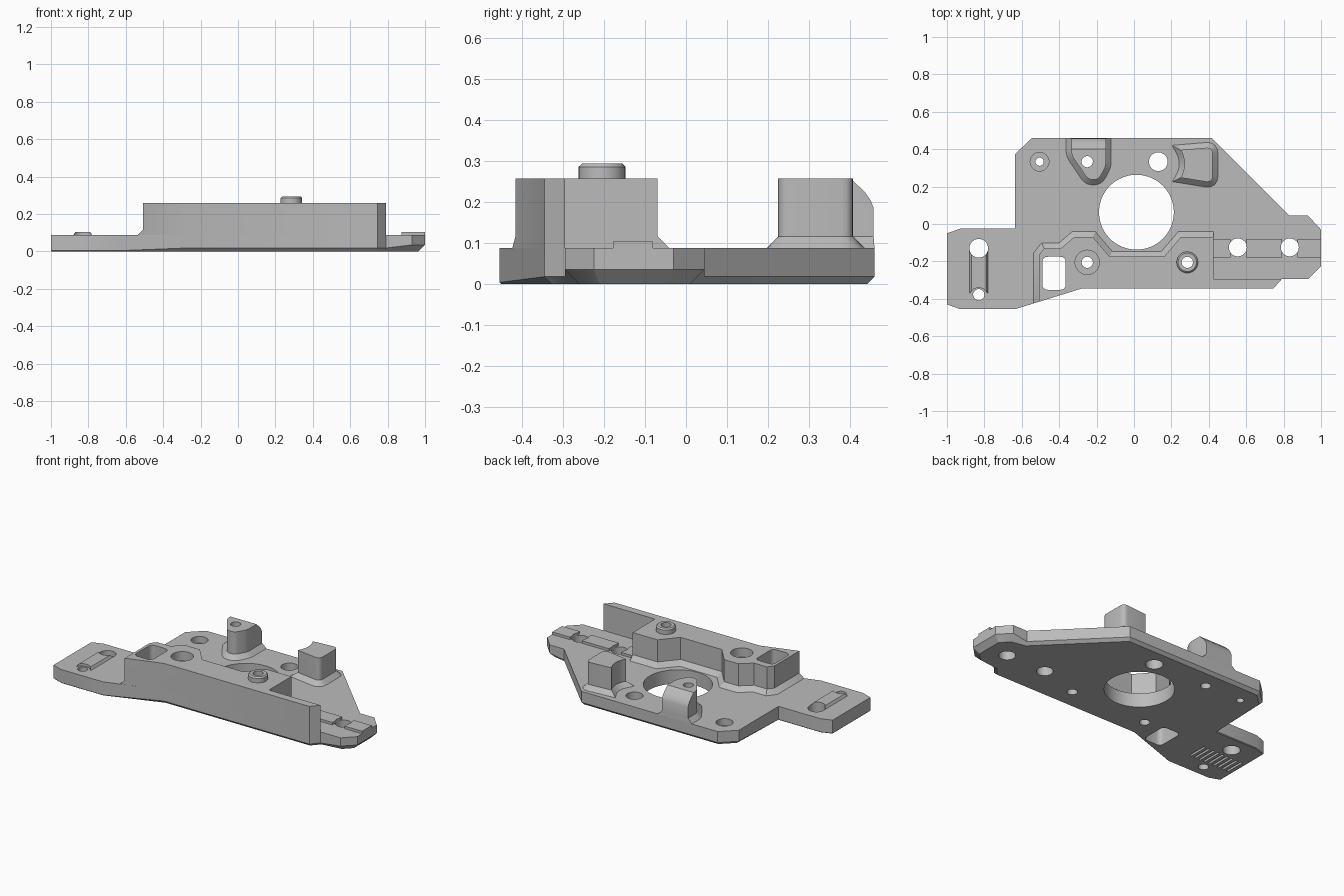
import bpy, bmesh, math
from mathutils import Vector

if "Cube" in bpy.data.objects:
    bpy.data.objects.remove(bpy.data.objects["Cube"])

grey = bpy.data.materials.new("plastic_grey")
grey.use_nodes = True
COLOUR = (0.5, 0.5, 0.5, 1)
grey.diffuse_color = COLOUR
grey.node_tree.nodes["Principled BSDF"].inputs["Base Color"].default_value = COLOUR

TOP, WALL_TOP = 0.088, 0.258
parts, cutters = [], []


def loft(name, layers, group):
    """Stack of equal-length closed rings of 3D points, capped at both ends."""
    bm = bmesh.new()
    rings = [[bm.verts.new(p) for p in ring] for ring in layers]
    n = len(rings[0])
    for a, b in zip(rings, rings[1:]):
        for i in range(n):
            j = (i + 1) % n
            bm.faces.new((a[i], a[j], b[j], b[i]))
    bm.faces.new(rings[0][::-1])
    bm.faces.new(rings[-1])
    bmesh.ops.recalc_face_normals(bm, faces=bm.faces)
    mesh = bpy.data.meshes.new(name)
    bm.to_mesh(mesh)
    bm.free()
    mesh.materials.append(grey)
    ob = bpy.data.objects.new(name, mesh)
    bpy.context.scene.collection.objects.link(ob)
    group.append(ob)
    return ob


def at(outline, z):
    return [(x, y, z) for x, y in outline]


def offset(outline, amount):
    """Mitred offset of a counter-clockwise outline; positive grows it."""
    pts, out = [Vector(p) for p in outline], []
    for i, p in enumerate(pts):
        d = amount(p) if callable(amount) else amount
        e1 = (p - pts[i - 1]).normalized()
        e2 = (pts[(i + 1) % len(pts)] - p).normalized()
        n1, n2 = Vector((e1.y, -e1.x)), Vector((e2.y, -e2.x))
        out.append(tuple(p + (n1 + n2) * d / (1 + n1.dot(n2))))
    return out


def fillet(outline, r, steps=4):
    """Round every corner of an outline."""
    pts, out = [Vector(p) for p in outline], []
    for i, p in enumerate(pts):
        a, b = pts[i - 1] - p, pts[(i + 1) % len(pts)] - p
        a, b = (p + v.normalized() * min(r, v.length * 0.45) for v in (a, b))
        for k in range(steps + 1):
            t = k / steps
            out.append(tuple(a * (1 - t) ** 2 + p * 2 * t * (1 - t) + b * t * t))
    return out


def circle(x, y, r, n=40):
    return [(x + r * math.cos(k * math.tau / n), y + r * math.sin(k * math.tau / n))
            for k in range(n)]


def box(x0, x1, y0, y1):
    return [(x0, y0), (x1, y0), (x1, y1), (x0, y1)]


def prism(name, outline, z0, z1, group):
    return loft(name, [at(outline, z0), at(outline, z1)], group)


def hole(x, y, r, wide=None, floor=None):
    """Through hole, with an optional wider seat above the given floor."""
    layers = [at(circle(x, y, r), -0.1)]
    if wide:
        layers += [at(circle(x, y, r), floor), at(circle(x, y, wide), floor)]
    layers.append(at(circle(x, y, wide or r), 0.4))
    loft("hole_cutter", layers, cutters)


# Base plate with chamfered underside
plate = [(-1, -0.43), (-0.93, -0.455), (-0.635, -0.455), (-0.28, -0.345), (0.745, -0.345),
         (0.79, -0.295), (0.93, -0.295), (1, -0.225), (1, -0.03), (0.93, 0.045),
         (0.83, 0.045), (0.415, 0.46), (-0.545, 0.46), (-0.635, 0.375), (-0.635, -0.025),
         (-0.93, -0.025), (-1, -0.05)]


def chamfer(p):
    if p[0] > 0.9:
        return 0.035
    return 0.004 if p[0] < -0.6 and p[1] < 0 else 0.018


under = offset(plate, lambda p: -chamfer(p))
loft("base_plate", [at(under, 0), [(x, y, chamfer((x, y))) for x, y in plate], at(plate, TOP)], parts)

# Raised front wall: sloped foot along the back and left side
front = [(-0.28, -0.345), (0.745, -0.345), (0.79, -0.295), (0.425, -0.295)]
back = [(0.425, -0.07), (0.25, -0.07), (0.16, -0.175), (-0.13, -0.175), (-0.22, -0.07),
        (-0.32, -0.07), (-0.39, -0.13), (-0.48, -0.13), (-0.508, -0.165), (-0.508, -0.416)]
grown = offset(front + back, 0.029)[len(front):]
grown[0], grown[-1] = (0.425, -0.041), (-0.537, -0.424)
loft("front_wall", [at(front + grown, TOP), at(front + back, TOP + 0.029),
                    at(front + back, WALL_TOP)], parts)

# Screw boss on the wall
boss = circle(0.285, -0.205, 0.057)
loft("screw_boss", [at(boss, WALL_TOP), at(boss, 0.286), at(offset(boss, -0.008), 0.294)], parts)


# Two rear posts with flared feet
def post(name, outline):
    foot = [(x, min(y, 0.46)) for x, y in offset(outline, 0.028)]
    return loft(name, [at(foot, TOP), at(outline, TOP + 0.028), at(outline, WALL_TOP)], parts)


tip = fillet([(-0.335, 0.37), (-0.245, 0.235), (-0.19, 0.235), (-0.15, 0.31)], 0.025)
tip = [p for p in fillet([(-0.335, 0.6), (-0.335, 0.37), (-0.245, 0.237), (-0.19, 0.237),
                          (-0.15, 0.31), (-0.15, 0.6)], 0.025) if p[1] < 0.46]
pointed = post("pointed_post", [(-0.15, 0.458), (-0.335, 0.458)] + tip)
hollow = [(0.13 + 0.14 * math.cos(a), 0.322 + 0.14 * math.sin(a))
          for a in [math.radians(d) for d in range(32, -33, -8)]]
square = fillet([(0.25, 0.225), (0.42, 0.225), (0.42, 0.408), (0.25, 0.408)], 0.03)
square = [p for p in square if p[0] > 0.3]
post("square_post", hollow + square)

# Rounded rear shoulder of the pointed post
shoulder = [(0.4, WALL_TOP + 0.001), (0.436, 0.225), (0.45, 0.205), (0.46, 0.18),
            (0.5, 0.18), (0.5, 0.3), (0.4, 0.3)]
loft("shoulder_cutter", [[(x, y, z) for y, z in shoulder] for x in (-0.45, -0.1)], cutters)

# Low guide bars on both ends
for x0, x1 in ((0.425, 0.515), (0.6, 0.79), (0.875, 1.0)):
    prism("right_guide_bar", box(x0, x1, -0.178, -0.08), TOP, 0.104, parts)
bar = box(-0.88, -0.78, -0.37, -0.13)
loft("left_guide_bar", [at(bar, TOP), at(offset(bar, -0.01), 0.104)], parts)
prism("bar_end_cutter", circle(-0.83, -0.393, 0.052), TOP, 0.2, cutters)

# Openings
prism("bore_cutter", circle(0.013, 0.063, 0.2, 80), -0.1, 0.4, cutters)
prism("window_cutter", fillet(box(-0.49, -0.365, -0.352, -0.175), 0.03), -0.1, 0.4, cutters)
for x, y, r in ((0.555, -0.125, 0.048), (0.833, -0.125, 0.048), (0.13, 0.333, 0.05),
                (-0.83, -0.13, 0.05), (-0.83, -0.378, 0.03), (0.285, -0.205, 0.03),
                (-0.25, 0.333, 0.03)):
    hole(x, y, r)
hole(-0.505, 0.333, 0.022, 0.05, 0.045)
hole(-0.25, -0.205, 0.03, 0.065, 0.2)

# Shallow grip slots under the left tab
for k in range(9):
    x = -0.97 + k * 0.034
    prism("slot_cutter", box(x, x + 0.014, -0.33, -0.2), -0.1, 0.015, cutters)


# Cut every part and bake the result
def overlaps(a, b):
    lo = lambda o, i: min(v.co[i] for v in o.data.vertices)
    hi = lambda o, i: max(v.co[i] for v in o.data.vertices)
    return all(lo(a, i) < hi(b, i) and lo(b, i) < hi(a, i) for i in range(3))


for ob in parts:
    for cutter in cutters:
        if overlaps(ob, cutter):
            mod = ob.modifiers.new("cut", 'BOOLEAN')
            mod.operation, mod.solver, mod.object = 'DIFFERENCE', 'EXACT', cutter
bpy.context.view_layer.update()
deps = bpy.context.evaluated_depsgraph_get()
baked = [bpy.data.meshes.new_from_object(ob.evaluated_get(deps)) for ob in parts]
for ob, mesh in zip(parts, baked):
    ob.modifiers.clear()
    ob.data = mesh
for cutter in cutters:
    bpy.data.objects.remove(cutter)

# Smooth round surfaces, keep the edges crisp
bpy.ops.object.select_all(action='DESELECT')
for ob in parts:
    ob.select_set(True)
bpy.context.view_layer.objects.active = parts[0]
bpy.ops.object.shade_smooth_by_angle(angle=math.radians(30))
